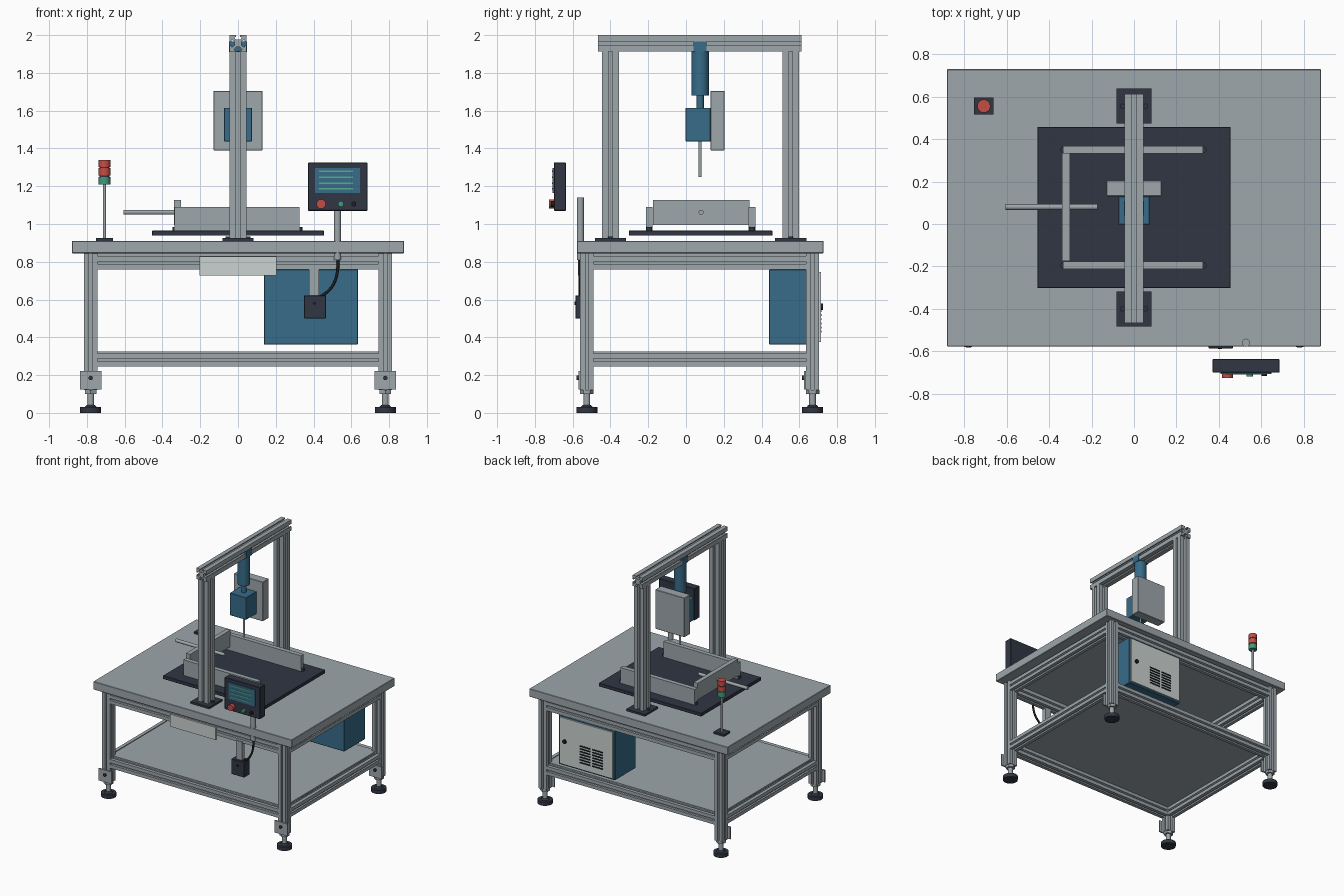
import bpy, bmesh, math
from mathutils import Vector, Matrix

if "Cube" in bpy.data.objects:
    bpy.data.objects.remove(bpy.data.objects["Cube"])

def mat(name, r, g, b):
    m = bpy.data.materials.new(name)
    m.diffuse_color = (r, g, b, 1)
    m.use_nodes = True
    m.node_tree.nodes["Principled BSDF"].inputs["Base Color"].default_value = m.diffuse_color
    return m

GREY = mat("aluminium grey", 0.34, 0.385, 0.41)
DARK = mat("dark slate", 0.03, 0.037, 0.056)
BLUE = mat("steel blue", 0.038, 0.15, 0.25)
LIGHT = mat("pale panel", 0.60, 0.65, 0.63)
RED = mat("signal red", 0.56, 0.075, 0.06)
GREEN = mat("signal green", 0.05, 0.33, 0.20)
LINE = mat("screen green", 0.09, 0.42, 0.28)
BLACK = mat("black", 0.012, 0.013, 0.017)

def finish(name, bm, m, smooth=False):
    bmesh.ops.recalc_face_normals(bm, faces=bm.faces)
    me = bpy.data.meshes.new(name)
    bm.to_mesh(me)
    bm.free()
    me.materials.append(m)
    o = bpy.data.objects.new(name, me)
    bpy.context.collection.objects.link(o)
    if smooth:
        bpy.context.view_layer.objects.active = o
        o.select_set(True)
        bpy.ops.object.shade_smooth_by_angle(angle=math.radians(40))
        o.select_set(False)
    return o

def box(name, x, y, z, m, bevel=0):
    """Box from (min, max) pairs on each axis."""
    bm = bmesh.new()
    bmesh.ops.create_cube(bm, size=1)
    for v in bm.verts:
        v.co = [r[0] if c < 0 else r[1] for c, r in zip(v.co, (x, y, z))]
    if bevel:
        bmesh.ops.bevel(bm, geom=bm.edges[:], offset=bevel, segments=1, affect='EDGES')
    return finish(name, bm, m)

def rod(name, a, b, r, m, r2=None, seg=24):
    """Cylinder or cone between two points."""
    a, b = Vector(a), Vector(b)
    d = b - a
    bm = bmesh.new()
    mx = Matrix.Translation((a + b) / 2) @ d.to_track_quat('Z', 'Y').to_matrix().to_4x4()
    bmesh.ops.create_cone(bm, cap_ends=True, segments=seg, radius1=r,
                          radius2=r if r2 is None else r2, depth=d.length, matrix=mx)
    return finish(name, bm, m, True)

def extrusion(name, a, b, w, m=GREY):
    """Square bar with an undercut slot along every side."""
    a, b = Vector(a), Vector(b)
    h, s = w / 2, w * 0.11
    side = [(-h, -h), (-s, -h), (-s, -h * 0.8), (-s * 2.2, -h * 0.8), (-s * 1.2, -h * 0.45),
            (s * 1.2, -h * 0.45), (s * 2.2, -h * 0.8), (s, -h * 0.8), (s, -h)]
    pts = []
    for k in range(4):
        c, n = round(math.cos(k * math.pi / 2)), round(math.sin(k * math.pi / 2))
        pts += [(c * x - n * y, n * x + c * y) for x, y in side]
    axis = max(range(3), key=lambda i: abs((b - a)[i]))
    u, v = [Vector([int(i == j) for j in range(3)]) for i in range(3) if i != axis]
    bm = bmesh.new()
    f = bm.faces.new([bm.verts.new(a + u * p + v * q) for p, q in pts])
    g = bmesh.ops.extrude_face_region(bm, geom=[f])
    bmesh.ops.translate(bm, vec=b - a, verts=[e for e in g['geom'] if isinstance(e, bmesh.types.BMVert)])
    return finish(name, bm, m)

# Table top, shelf and frame
LX, LY = 0.78, (-0.525, 0.67)
box("table_top", (-0.88, 0.88), (-0.577, 0.729), (0.845, 0.91), GREY, 0.003)
box("top_backing", (-0.78, 0.78), (-0.525, 0.67), (0.83, 0.845), GREY)
box("shelf", (-0.77, 0.77), (-0.515, 0.66), (0.312, 0.325), GREY)
for z in (0.28, 0.795):
    for y in LY:
        extrusion("long_rail", (-LX + 0.035, y, z), (LX - 0.035, y, z), 0.07)
    for x in (-LX, LX):
        extrusion("cross_rail", (x, LY[0] + 0.035, z), (x, LY[1] - 0.035, z), 0.07)

# Legs with foot brackets and levelling feet
for x in (-LX, LX):
    for y in LY:
        extrusion("leg", (x, y, 0.12), (x, y, 0.845), 0.07)
        box("foot_bracket", (x - 0.057, x + 0.057), (y - 0.045, y - 0.034), (0.125, 0.222), GREY)
        rod("bracket_bolt", (x, y - 0.056, 0.185), (x, y - 0.045, 0.185), 0.012, DARK, seg=12)
        rod("foot_pad", (x, y, 0), (x, y, 0.03), 0.056, DARK)
        rod("foot_hub", (x, y, 0.03), (x, y, 0.042), 0.032, DARK, 0.022)
        rod("foot_stem", (x, y, 0.04), (x, y, 0.12), 0.018, GREY, seg=16)
        rod("foot_nut", (x, y, 0.1), (x, y, 0.122), 0.036, GREY, seg=6)

# Gantry
for y in (-0.4, 0.555):
    box("gantry_base", (-0.083, 0.083), (y - 0.083, y + 0.083), (0.91, 0.925), DARK)
    extrusion("gantry_post", (0, y, 0.925), (0, y, 1.912), 0.088)
    for s in (-1, 1):
        rod("base_bolt", (s * 0.055, y, 0.925), (s * 0.055, y, 0.935), 0.012, DARK, seg=12)
extrusion("gantry_beam", (0, -0.465, 1.956), (0, 0.612, 1.956), 0.088)

# Press head
Y = 0.075
box("cylinder_mount", (-0.047, 0.047), (Y - 0.034, Y + 0.034), (1.91, 1.965), BLUE)
rod("press_cylinder", (0, Y, 1.68), (0, Y, 1.915), 0.046, BLUE, seg=32)
rod("press_shaft", (0, Y, 1.61), (0, Y, 1.685), 0.019, BLUE)
box("press_head", (-0.073, 0.073), (-0.002, 0.13), (1.437, 1.615), BLUE, 0.002)
rod("press_tool", (0, Y, 1.25), (0, Y, 1.44), 0.008, GREY, seg=16)
box("head_housing", (-0.13, 0.13), (0.13, 0.205), (1.39, 1.705), GREY, 0.003)

# Work fixture
box("fixture_plate", (-0.455, 0.455), (-0.302, 0.457), (0.938, 0.965), DARK, 0.002)
for y in (-0.195, 0.35):
    box("guide_rail", (-0.335, 0.325), (y - 0.018, y + 0.018), (0.965, 1.09), GREY)
    for x in (-0.33, 0.325):
        rod("rail_pin", (x, y, 0.965), (x, y, 0.985), 0.016, DARK, seg=16)
box("stop_plate", (-0.338, -0.302), (-0.175, 0.335), (0.995, 1.127), GREY)
rod("stop_rod", (-0.605, 0.08, 1.062), (-0.172, 0.08, 1.062), 0.013, GREY)

# Signal tower
X, Y = -0.707, 0.555
box("tower_base", (X - 0.046, X + 0.046), (Y - 0.04, Y + 0.04), (0.91, 0.925), DARK)
rod("tower_pole", (X, Y, 0.925), (X, Y, 1.215), 0.009, GREY, seg=16)
rod("tower_core", (X, Y, 1.21), (X, Y, 1.335), 0.026, DARK)
for z0, z1, m in ((1.21, 1.25, GREEN), (1.257, 1.296, RED), (1.303, 1.34, RED)):
    rod("tower_lamp", (X, Y, z0), (X, Y, z1), 0.031, m)

# Operator panel
box("operator_panel", (0.37, 0.685), (-0.7, -0.636), (1.07, 1.325), DARK, 0.003)
box("panel_screen", (0.408, 0.647), (-0.706, -0.699), (1.165, 1.297), BLUE)
for i, w in enumerate((0.18, 0.18, 0.18, 0.18)):
    z = 1.278 - i * 0.0305
    box("screen_line", (0.43, 0.43 + w), (-0.709, -0.705), (z - 0.004, z + 0.004), LINE)
for x, r, d, m in ((0.44, 0.025, 0.026, RED), (0.545, 0.015, 0.018, GREEN), (0.613, 0.013, 0.016, BLACK)):
    rod("panel_button", (x, -0.7, 1.106), (x, -0.7 - d, 1.106), r, m)
rod("panel_post", (0.527, -0.559, 0.81), (0.527, -0.559, 1.14), 0.019, GREY)

# Switch box with hanger and cable
box("switch_box", (0.35, 0.465), (-0.585, -0.515), (0.5, 0.622), DARK, 0.002)
box("switch_hanger", (0.377, 0.43), (-0.565, -0.53), (0.622, 0.77), GREY)
rod("switch_bolt", (0.405, -0.589, 0.58), (0.405, -0.584, 0.58), 0.01, BLACK, seg=12)
cu = bpy.data.curves.new("cable", 'CURVE')
cu.dimensions = '3D'
cu.bevel_depth = 0.008
cu.bevel_resolution = 2
sp = cu.splines.new('BEZIER')
sp.bezier_points.add(1)
for p, c, l, r in zip(sp.bezier_points, ((0.53, -0.56, 0.815), (0.435, -0.56, 0.615)),
                      ((0.53, -0.56, 0.85), (0.52, -0.56, 0.66)), ((0.53, -0.56, 0.73), (0.41, -0.56, 0.6))):
    p.co, p.handle_left, p.handle_right = c, l, r
cu.materials.append(BLACK)
bpy.context.collection.objects.link(bpy.data.objects.new("cable", cu))

# Front tray
box("front_tray", (-0.203, 0.203), (-0.572, -0.555), (0.727, 0.827), LIGHT)

# Electrical cabinet with vented door
box("cabinet", (0.137, 0.635), (0.44, 0.703), (0.362, 0.76), BLUE, 0.003)
box("cabinet_door", (0.15, 0.622), (0.703, 0.714), (0.375, 0.747), LIGHT)
rod("door_knob", (0.575, 0.712, 0.562), (0.575, 0.725, 0.562), 0.016, BLACK, seg=16)
for i in range(7):
    z = 0.425 + i * 0.022
    for x0 in (0.235, 0.345):
        box("door_vent", (x0, x0 + 0.095), (0.713, 0.718), (z, z + 0.01), BLACK)
